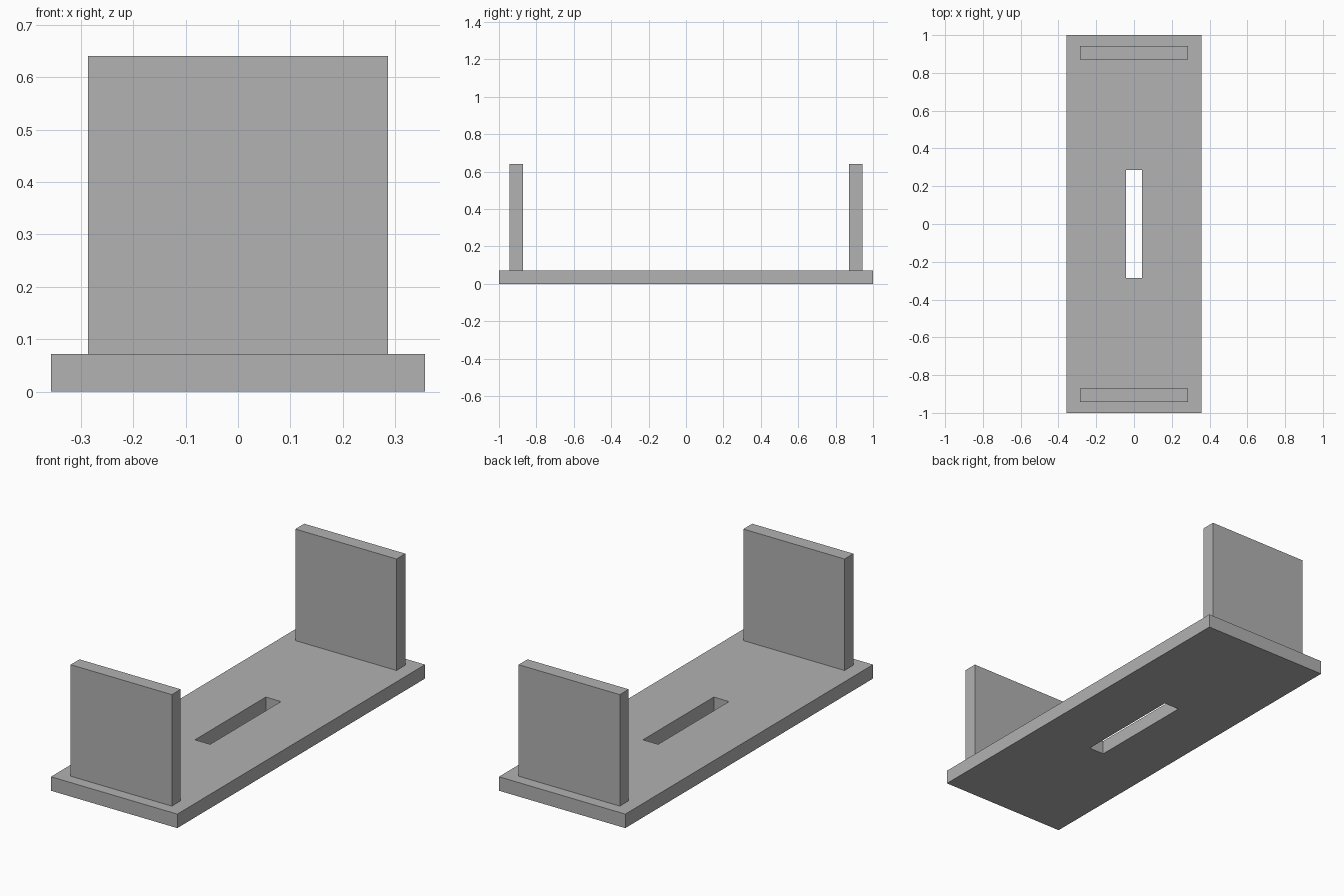
import bpy
import bmesh

default_cube = bpy.data.objects.get("Cube")
if default_cube:
    bpy.data.objects.remove(default_cube, do_unlink=True)

BASE_HALF = (0.357, 1.0)
SLOT_HALF = (0.043, 0.286)
THICK = 0.0714
WALL_HALF_WIDTH = 0.286
WALL_Y = 0.907
TOP = 0.641

# Single plain grey
grey = bpy.data.materials.new("grey")
grey.use_nodes = True
colour = (0.445, 0.445, 0.445, 1)
grey.diffuse_color = colour
grey.node_tree.nodes["Principled BSDF"].inputs["Base Color"].default_value = colour


def add_object(name, bm):
    bmesh.ops.recalc_face_normals(bm, faces=bm.faces)
    mesh = bpy.data.meshes.new(name)
    bm.to_mesh(mesh)
    bm.free()
    mesh.materials.append(grey)
    obj = bpy.data.objects.new(name, mesh)
    bpy.context.collection.objects.link(obj)
    return obj


def rectangle(bm, half, z):
    hx, hy = half
    return [bm.verts.new((sx * hx, sy * hy, z))
            for sx, sy in ((-1, -1), (1, -1), (1, 1), (-1, 1))]


# Base plate: rectangular frame around the slot, raised to its thickness
bm = bmesh.new()
outer = rectangle(bm, BASE_HALF, 0)
inner = rectangle(bm, SLOT_HALF, 0)
for i in range(4):
    j = (i + 1) % 4
    bm.faces.new((outer[i], outer[j], inner[j], inner[i]))
raised = bmesh.ops.extrude_face_region(bm, geom=bm.faces[:], use_keep_orig=True)
top_verts = [v for v in raised["geom"] if isinstance(v, bmesh.types.BMVert)]
bmesh.ops.translate(bm, verts=top_verts, vec=(0, 0, THICK))
add_object("base_plate", bm)

# Upright end walls standing on the plate
for name, side in (("front_wall", -1), ("back_wall", 1)):
    bm = bmesh.new()
    bmesh.ops.create_cube(bm, size=1)
    bmesh.ops.scale(bm, verts=bm.verts,
                    vec=(2 * WALL_HALF_WIDTH, THICK, TOP - THICK))
    wall = add_object(name, bm)
    wall.location = (0, side * WALL_Y, (TOP + THICK) / 2)
